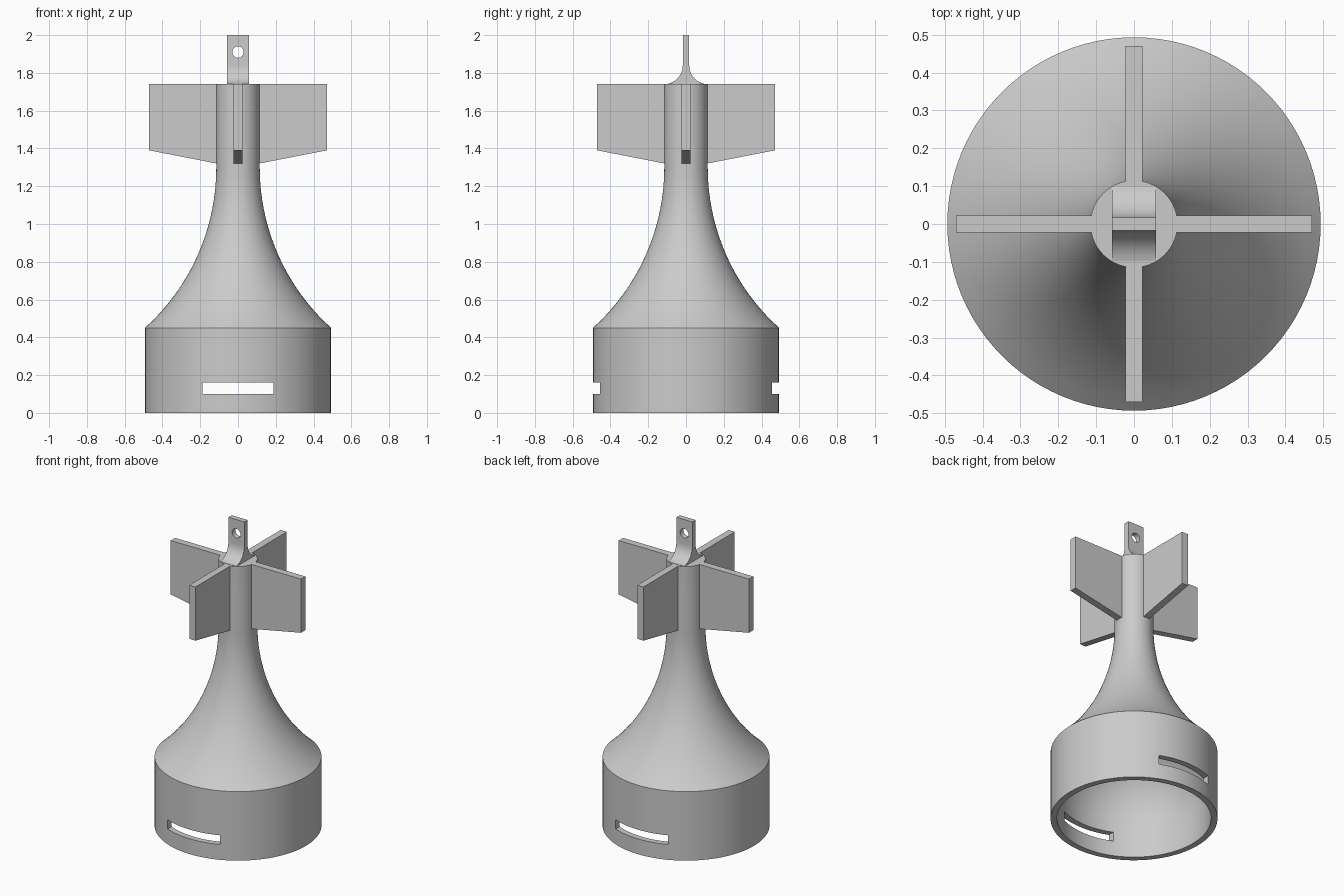
import bpy, bmesh, math
from mathutils import Matrix

if "Cube" in bpy.data.objects:
    bpy.data.objects.remove(bpy.data.objects["Cube"])

grey = bpy.data.materials.new("light_grey")
grey.diffuse_color = (0.6, 0.6, 0.6, 1)
grey.use_nodes = True
grey.node_tree.nodes["Principled BSDF"].inputs["Base Color"].default_value = grey.diffuse_color

BASE_R, NECK_R, TOP = 0.493, 0.115, 1.74


def add_object(name, bm):
    bmesh.ops.recalc_face_normals(bm, faces=bm.faces[:])
    mesh = bpy.data.meshes.new(name)
    bm.to_mesh(mesh)
    bm.free()
    obj = bpy.data.objects.new(name, mesh)
    bpy.context.collection.objects.link(obj)
    mesh.materials.append(grey)
    return obj


def select(obj):
    bpy.ops.object.select_all(action='DESELECT')
    obj.select_set(True)
    bpy.context.view_layer.objects.active = obj


def lathe(name, profile, steps=96):
    bm = bmesh.new()
    verts = [bm.verts.new((r, 0, z)) for r, z in profile]
    edges = [bm.edges.new(p) for p in zip(verts, verts[1:])]
    bmesh.ops.spin(bm, geom=verts + edges, cent=(0, 0, 0), axis=(0, 0, 1),
                   angle=math.tau, steps=steps, use_merge=True)
    bmesh.ops.remove_doubles(bm, verts=bm.verts[:], dist=1e-5)
    return add_object(name, bm)


def extrude(name, points, depth, matrix):
    """Extrude a flat outline (x, z) symmetrically along y."""
    bm = bmesh.new()
    face = bm.faces.new([bm.verts.new((x, -depth / 2, z)) for x, z in points])
    new = bmesh.ops.extrude_face_region(bm, geom=[face])["geom"]
    bmesh.ops.translate(bm, vec=(0, depth, 0),
                        verts=[v for v in new if isinstance(v, bmesh.types.BMVert)])
    bmesh.ops.transform(bm, matrix=matrix, verts=bm.verts[:])
    return add_object(name, bm)


def cut(obj, cutter):
    mod = obj.modifiers.new("cut", 'BOOLEAN')
    mod.operation, mod.solver, mod.object = 'DIFFERENCE', 'EXACT', cutter
    select(obj)
    bpy.ops.object.modifier_apply(modifier=mod.name)
    bpy.data.objects.remove(cutter)


def smooth(obj):
    select(obj)
    bpy.ops.object.shade_smooth_by_angle(angle=math.radians(25))


# Body: hollow cup, concave flare and straight neck in one turned profile
FLARE_R, FLARE_Z, INNER_R, DOME_Z = 1.145, 1.3, 0.455, 0.2
profile = [(INNER_R, 0), (BASE_R, 0), (BASE_R, 0.45)]
for i in range(1, 25):
    z = 0.45 + (FLARE_Z - 0.45) * i / 24
    profile.append((NECK_R + FLARE_R - math.sqrt(FLARE_R**2 - (FLARE_Z - z)**2), z))
profile += [(NECK_R, TOP), (0, TOP)]
dome = [(INNER_R * math.cos(a), DOME_Z + INNER_R * math.sin(a))
        for a in (math.pi / 2 * i / 16 for i in range(16))]
inner = [(0, DOME_Z + INNER_R)] + dome[::-1] + [(INNER_R, 0)]
# turn the outer skin and the cavity as one closed shell
body = lathe("body", profile + inner)

# Slot through the front and back of the cup wall
slot = extrude("slot_cutter", [(-0.188, 0.1), (0.188, 0.1), (0.188, 0.16), (-0.188, 0.16)],
               1.4, Matrix())
cut(body, slot)
smooth(body)

# Four tail fins
fin = [(0.112, 1.32), (0.47, 1.39), (0.47, TOP), (0.112, TOP)]
for i, side in enumerate(("right", "back", "left", "front")):
    extrude("fin_" + side, fin, 0.045, Matrix.Rotation(i * math.pi / 2, 4, 'Z'))

# Hanging tab with a filleted foot
half = [(0.117 - 0.1 * math.sin(a), 1.84 - 0.1 * math.cos(a))
        for a in (math.radians(11 + 79 * i / 12) for i in range(13))]
half = [(half[0][0], TOP - 0.005)] + half + [(0.017, 2.0)]
outline = half + [(-y, z) for y, z in reversed(half)]
tab = extrude("hanging_tab", outline, 0.115, Matrix.Rotation(math.pi / 2, 4, 'Z'))

# Round hole through the tab
hole = extrude("hole_cutter", [(0.03 * math.cos(math.tau * i / 32),
                                1.91 + 0.03 * math.sin(math.tau * i / 32))
                               for i in range(32)], 0.3, Matrix())
cut(tab, hole)
smooth(tab)
